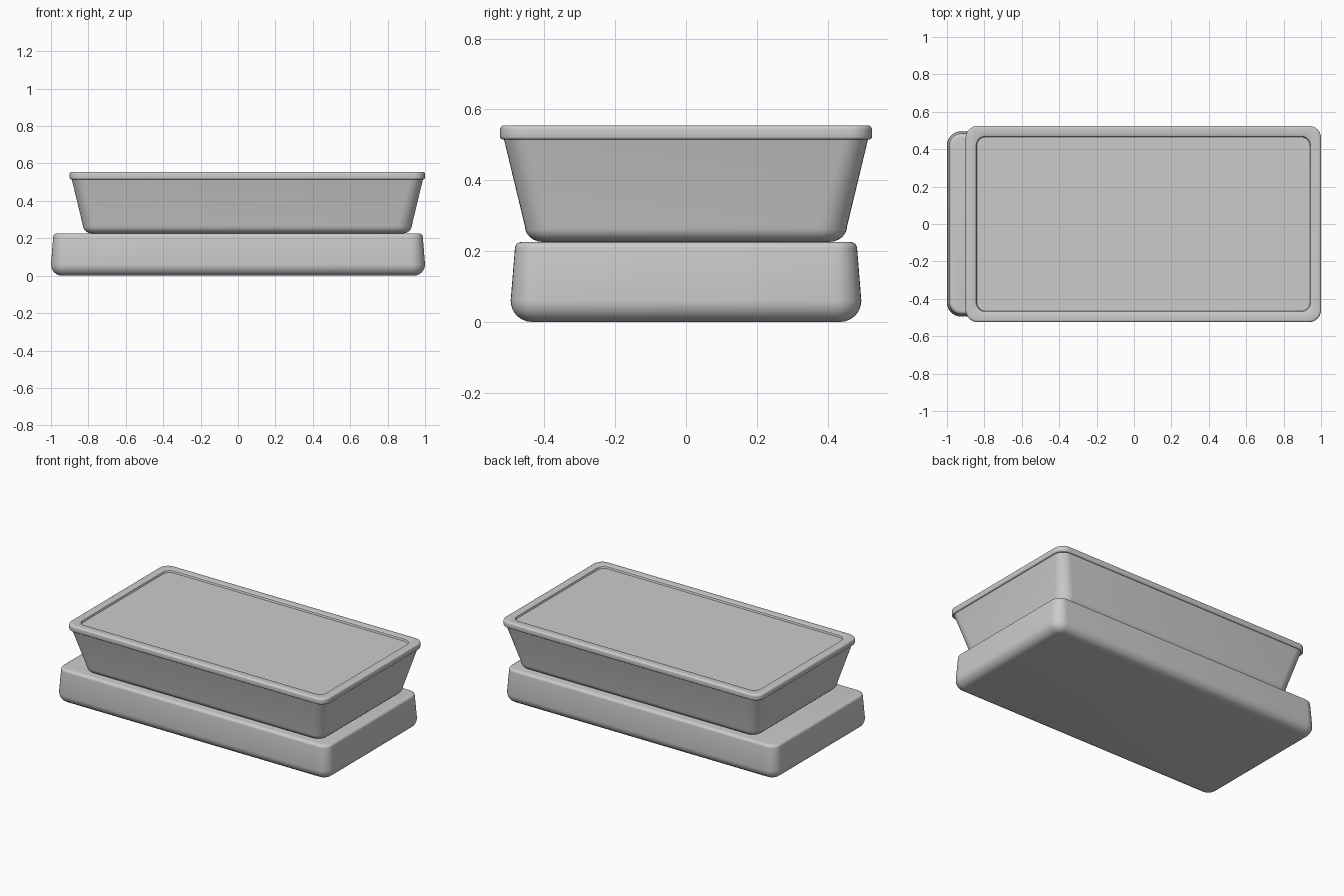
import bpy, bmesh, math

cube = bpy.data.objects.get("Cube")
if cube:
    bpy.data.objects.remove(cube, do_unlink=True)


def make_material(name, value):
    mat = bpy.data.materials.new(name)
    mat.use_nodes = True
    colour = (value, value, value, 1)
    mat.diffuse_color = colour
    mat.node_tree.nodes["Principled BSDF"].inputs["Base Color"].default_value = colour
    return mat


def rounded_ring(bm, cx, hx, hy, radius, z, steps=8):
    """One rounded rectangle of vertices at height z."""
    ring = []
    for quarter, (sx, sy) in enumerate([(1, 1), (-1, 1), (-1, -1), (1, -1)]):
        for i in range(steps + 1):
            a = (quarter + i / steps) * math.pi / 2
            ring.append(bm.verts.new((cx + sx * (hx - radius) + radius * math.cos(a),
                                      sy * (hy - radius) + radius * math.sin(a), z)))
    return ring


def loft(name, cx, size, profile, mat):
    """Stack rounded rectangles; profile holds (inset, corner radius, height)."""
    bm = bmesh.new()
    rings = [rounded_ring(bm, cx, size[0] - d, size[1] - d, r, z) for d, r, z in profile]
    for low, high in zip(rings, rings[1:]):
        for i in range(len(low)):
            j = (i + 1) % len(low)
            bm.faces.new((low[i], low[j], high[j], high[i]))
    bm.faces.new(rings[0][::-1])
    bm.faces.new(rings[-1])
    mesh = bpy.data.meshes.new(name)
    bm.to_mesh(mesh)
    bm.free()
    mesh.materials.append(mat)
    obj = bpy.data.objects.new(name, mesh)
    bpy.context.collection.objects.link(obj)
    bpy.ops.object.select_all(action="DESELECT")
    obj.select_set(True)
    bpy.context.view_layer.objects.active = obj
    bpy.ops.object.shade_smooth_by_angle(angle=math.radians(35))


def fillet(d, z, width, height, corner, bottom, steps=6):
    """Quarter-round edge, from the flat bottom outward or from the wall to the top."""
    points = []
    for i in range(steps + 1):
        a = i / steps * math.pi / 2
        s, c = (math.sin(a), math.cos(a)) if bottom else (math.cos(a), math.sin(a))
        inset = width * (1 - s)
        points.append((d + inset, max(corner - inset, 0.012),
                       z + height * ((1 - c) if bottom else c)))
    return points


grey = make_material("plain grey", 0.6)

# Lower block: large round at the foot, slight taper, small round on top
loft("base_block", 0, (1.0, 0.495),
     fillet(0, 0, 0.06, 0.06, 0.075, True) + fillet(0.012, 0.208, 0.02, 0.018, 0.065, False), grey)

# Upper tray: flared wall below the rim
loft("tray_body", 0.05, (0.94, 0.515),
     fillet(0.06, 0.226, 0.05, 0.045, 0.08, True) + [(0, 0.065, 0.52)], grey)

# Rim with rounded edges and a shallow recessed panel
loft("tray_rim", 0.05, (0.95, 0.525),
     fillet(0, 0.515, 0.008, 0.008, 0.065, True, 3)
     + fillet(0, 0.543, 0.012, 0.012, 0.065, False, 4)
     + [(0.050, 0.055, 0.555), (0.056, 0.05, 0.552), (0.060, 0.046, 0.541)], grey)
